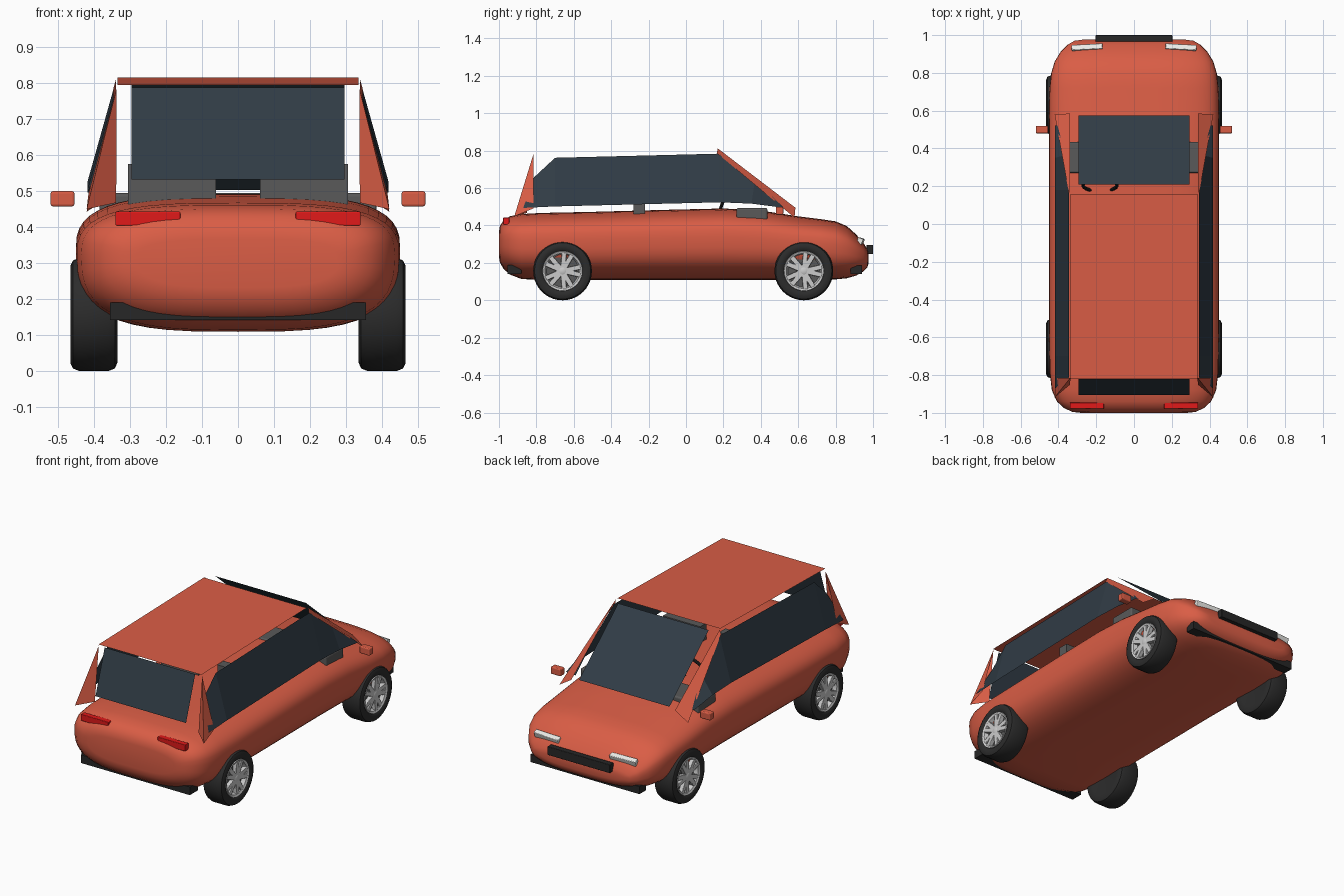
import bpy, bmesh, math
from mathutils import Vector, Matrix

if "Cube" in bpy.data.objects:
    bpy.data.objects.remove(bpy.data.objects["Cube"])

def mat(name, r, g, b):
    m = bpy.data.materials.new(name)
    m.diffuse_color = (r, g, b, 1)
    m.use_nodes = True
    m.node_tree.nodes["Principled BSDF"].inputs["Base Color"].default_value = m.diffuse_color
    return m

PAINT = mat("paint", 0.70, 0.11, 0.06)
GLASS = mat("glass", 0.03, 0.045, 0.06)
BLACK = mat("black_trim", 0.02, 0.02, 0.02)
RUBBER = mat("rubber", 0.025, 0.025, 0.025)
INTERIOR = mat("interior", 0.10, 0.10, 0.10)
RIM = mat("rim_metal", 0.55, 0.55, 0.55)
RED = mat("tail_red", 0.75, 0.01, 0.01)
WHITE = mat("lamp_white", 0.85, 0.85, 0.82)

def obj(name, verts, faces, material, smooth=None):
    me = bpy.data.meshes.new(name)
    me.from_pydata(verts, [], faces)
    bm = bmesh.new()
    bm.from_mesh(me)
    bmesh.ops.recalc_face_normals(bm, faces=bm.faces)
    bm.to_mesh(me)
    bm.free()
    me.materials.append(material)
    o = bpy.data.objects.new(name, me)
    bpy.context.collection.objects.link(o)
    if smooth:
        bpy.ops.object.select_all(action='DESELECT')
        o.select_set(True)
        bpy.context.view_layer.objects.active = o
        bpy.ops.object.shade_smooth_by_angle(angle=math.radians(smooth))
    return o

def box(name, lo, hi, material, bevel=0, rot=None):
    lo, hi = Vector(lo), Vector(hi)
    bm = bmesh.new()
    bmesh.ops.create_cube(bm, size=1, matrix=Matrix.Diagonal((*(hi - lo), 1)))
    if bevel:
        bmesh.ops.bevel(bm, geom=bm.edges[:], offset=bevel, segments=3, affect='EDGES', profile=0.5)
    me = bpy.data.meshes.new(name)
    bm.to_mesh(me)
    bm.free()
    me.materials.append(material)
    o = bpy.data.objects.new(name, me)
    o.location = (lo + hi) / 2
    if rot:
        o.rotation_euler = rot
    bpy.context.collection.objects.link(o)
    return o

def ruled(name, a, b, material):
    """open sheet between two polylines"""
    n = len(a)
    return obj(name, a + b, [(i, i + 1, n + i + 1, n + i) for i in range(n - 1)], material)

def lathe(name, profile, x_sign, centre, material, n=40):
    """profile of (x, radius) turned about the x axis"""
    cx, cy, cz = centre
    v, f, k = [], [], len(profile)
    for i in range(n):
        a = 2 * math.pi * i / n
        v += [(x_sign * x, cy + r * math.cos(a), cz + r * math.sin(a)) for x, r in profile]
    for i in range(n):
        j = (i + 1) % n
        f += [(i * k + p, i * k + p + 1, j * k + p + 1, j * k + p) for p in range(k - 1)]
    return obj(name, v, f, material, 40)

# Lofted body shell: y, half width, bottom, top
stations = [
    (-1.0, .28, .235, .37), (-.995, .325, .205, .40), (-.975, .37, .17, .432),
    (-.94, .408, .14, .453), (-.88, .435, .117, .464), (-.78, .447, .112, .47),
    (-.5, .45, .112, .476), (-.1, .45, .112, .487), (.2, .45, .112, .494),
    (.4, .45, .112, .483), (.6, .45, .112, .452), (.72, .447, .113, .437),
    (.80, .438, .115, .425), (.86, .42, .121, .40), (.91, .39, .135, .355),
    (.95, .35, .158, .308), (.97, .315, .18, .275), (.976, .27, .20, .255)]
N = 48
verts, faces = [], []
for y, w, lo, hi in stations:
    mid = lo + (hi - lo) * 0.6
    for i in range(N):
        a = 2 * math.pi * i / N
        c, s = math.cos(a), math.sin(a)
        x = w * math.copysign(abs(c) ** 0.62, c)
        z = mid + (hi - mid if s > 0 else mid - lo) * math.copysign(abs(s) ** 0.72, s)
        verts.append((x, y, z))
for k in range(len(stations) - 1):
    for i in range(N):
        j = (i + 1) % N
        faces.append((k * N + i, k * N + j, k * N + N + j, k * N + N + i))
faces += [tuple(range(N)), tuple(range(len(verts) - N, len(verts)))]
obj("body", verts, faces, PAINT, 50)

# Roof, windscreen and rear window as thin sheets
ruled("roof", [(-.335, -.82, .797), (.335, -.82, .797)], [(-.335, .16, .817), (.335, .16, .817)], PAINT)
ruled("windscreen", [(-.295, .21, .817), (.295, .21, .817)], [(-.295, .575, .505), (.295, .575, .505)], GLASS)
ruled("rear_window", [(-.295, -.82, .79), (.295, -.82, .79)], [(-.295, -.905, .535), (.295, -.905, .535)], GLASS)

# Wheel profiles
TYRE = [(.40, .095), (.45, .10), (.462, .115), (.465, .135), (.458, .150), (.44, .157),
        (.36, .157), (.342, .150), (.335, .135), (.338, .11), (.345, .0)]
RIM_P = [(.43, .0), (.43, .085), (.455, .094), (.46, .105), (.452, .108)]
HUB = [(.43, .024), (.455, .022), (.459, .015), (.459, .0)]

for s, side in ((1, "right"), (-1, "left")):
    # Side glass: upper edge stays inboard, lower edge flares out
    top = [(-.813, .66), (-.70, .765), (.18, .787), (.37, .65), (.535, .503)]
    low = [(-.87, .497), (-.70, .505), (.18, .527), (.35, .52), (.52, .498)]
    ruled("side_window_" + side, [(s * .345, y, z) for y, z in top],
          [(s * .418, y, z) for y, z in low], GLASS)
    # Front and rear pillars
    ruled("front_pillar_" + side, [(s * .338, .17, .815), (s * .338, .585, .498)],
          [(s * .345, .165, .79), (s * .42, .58, .445)], PAINT)
    obj("rear_pillar_" + side,
        [(s * .337, -.815, .787), (s * .42, -.918, .452), (s * .415, -.815, .495), (s * .338, -.85, .47)],
        [(0, 1, 2), (0, 1, 3)], PAINT)
    # Door mirror
    box("mirror_" + side, (s * .487 - .033, .48, .46), (s * .487 + .033, .52, .502), PAINT, .006)
    # Lamps
    box("tail_light_" + side, (s * .25 - .09, -.978, .407), (s * .25 + .09, -.945, .445), RED, .003)
    box("headlight_" + side, (s * .248 - .082, .918, .302), (s * .248 + .082, .948, .336), WHITE, .004,
        (math.radians(-20), 0, math.radians(-3 * s)))
    # Seat back
    box("seat_" + side, (s * .183 - .122, -.28, .30), (s * .183 + .122, -.22, .577), INTERIOR)
    # Wheels with five paired spokes
    for cy, end in ((-.66, "rear"), (.63, "front")):
        tag = end + "_" + side
        c = (0, cy, .16)
        lathe("tyre_" + tag, TYRE, s, c, RUBBER)
        lathe("rim_" + tag, RIM_P[1:], s, c, RIM)
        lathe("brake_disc_" + tag, [(.432, 0), (.432, .088)], s, c, INTERIOR)
        lathe("hub_" + tag, HUB, s, c, RIM, 20)
        for i in range(5):
            for d in (-.22, .22):
                a = 2 * math.pi * i / 5 + d
                box("spoke_" + tag, (s * .445 - .012, cy + .056 * math.cos(a) - .042, .16 + .056 * math.sin(a) - .013),
                    (s * .445 + .012, cy + .056 * math.cos(a) + .042, .16 + .056 * math.sin(a) + .013),
                    RIM, .003, (a, 0, 0))

# Dashboard and steering wheel
box("dashboard", (-.385, .27, .42), (.385, .435, .497), INTERIOR, .01)
bpy.ops.mesh.primitive_torus_add(major_radius=.09, minor_radius=.009, major_segments=32, minor_segments=10,
                                 location=(-.18, .205, .55), rotation=(math.radians(70), 0, 0))
bpy.context.object.name = "steering_wheel"
bpy.context.object.data.materials.append(BLACK)

# Grille and lower bumper trims
box("grille", (-.203, .965, .25), (.203, 1.0, .30), BLACK, .003)
box("rear_bumper_trim", (-.355, -.955, .145), (.355, -.88, .193), BLACK)
box("front_bumper_trim", (-.355, .88, .145), (.355, .94, .19), BLACK)

# Rest the tyres on the ground
for o in bpy.context.scene.objects:
    o.location.z -= .003
